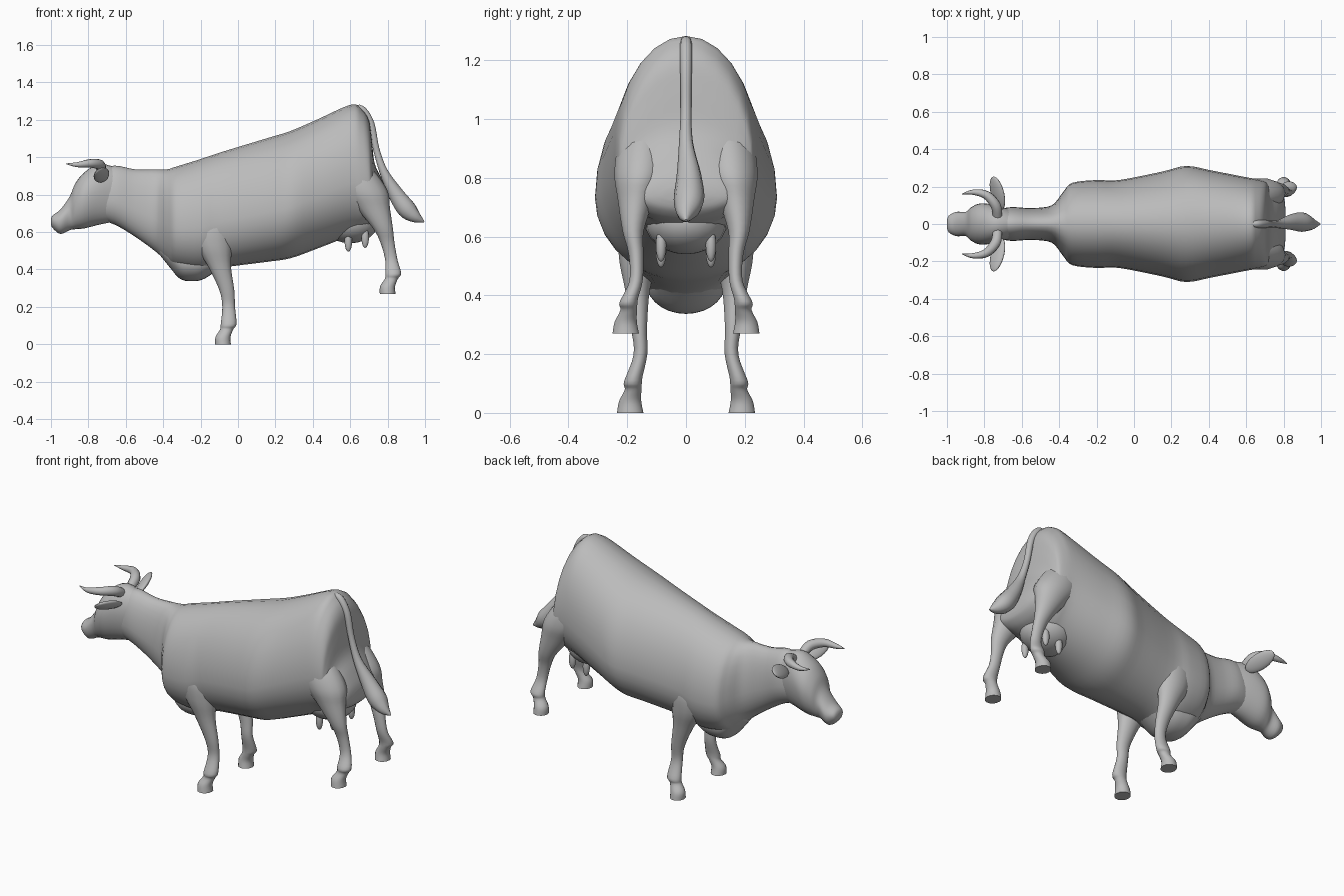
import bpy
import math
from mathutils import Vector

default_cube = bpy.data.objects.get("Cube")
if default_cube:
    bpy.data.objects.remove(default_cube, do_unlink=True)

hide = bpy.data.materials.new("plain grey hide")
hide.use_nodes = True
grey = (0.5, 0.5, 0.5, 1)
hide.diffuse_color = grey
hide.node_tree.nodes["Principled BSDF"].inputs["Base Color"].default_value = grey


def finish(obj, name):
    """Name, colour and smooth the given object."""
    obj.name = name
    obj.data.materials.append(hide)
    bpy.ops.object.select_all(action="DESELECT")
    obj.select_set(True)
    bpy.context.view_layer.objects.active = obj
    bpy.ops.object.mode_set(mode="EDIT")
    bpy.ops.mesh.select_all(action="SELECT")
    bpy.ops.mesh.normals_make_consistent(inside=False)
    bpy.ops.object.mode_set(mode="OBJECT")
    bpy.ops.object.shade_smooth_by_angle(angle=math.radians(50))


def smooth_sections(sections, steps=4):
    """Catmull-Rom interpolation between section tuples."""
    padded = [sections[0], *sections, sections[-1]]
    result = []
    for before, start, end, after in zip(padded, padded[1:], padded[2:], padded[3:]):
        for step in range(steps):
            t = step / steps
            section = []
            for a, b, c, d in zip(before, start, end, after):
                slope_in, slope_out = (c - a) / 2, (d - b) / 2
                ease = t * t * (3 - 2 * t)
                section.append(b + (c - b) * ease + slope_in * t * (1 - t) ** 2
                               - slope_out * t * t * (1 - t))
            result.append(section)
    result.append(sections[-1])
    return result


def circle(count):
    angles = [k * math.tau / count for k in range(count)]
    return [(math.cos(angle), math.sin(angle)) for angle in angles]


def skin(name, rings):
    """Bridge equal rings of points into a closed mesh."""
    count = len(rings[0])
    verts = [point for ring in rings for point in ring]
    faces = [range(count), range(len(verts) - count, len(verts))]
    for start in range(0, len(verts) - count, count):
        for k in range(count):
            here, beside = start + k, start + (k + 1) % count
            faces.append((here, beside, beside + count, here + count))
    mesh = bpy.data.meshes.new(name)
    mesh.from_pydata(verts, [], [tuple(face) for face in faces])
    obj = bpy.data.objects.new(name, mesh)
    bpy.context.collection.objects.link(obj)
    finish(obj, name)


def trunk(name, sections, widest):
    """Egg-shaped upright sections: x, top, bottom, half width."""
    rings = []
    for x, top, bottom, width in smooth_sections(sections):
        middle = bottom + widest * (top - bottom)
        rings.append([(x, width * c, middle + s * (top - middle if s > 0 else middle - bottom))
                      for c, s in circle(28)])
    skin(name, rings)


def leg(name, sections, foot, side):
    """Level oval sections (x, y, z, half length) ending in a shared hoof shape."""
    x, y, z = foot
    hoof = [(x + 0.03, y - 0.01, z + 0.11, 0.042), (x + 0.02, y - 0.01, z + 0.08, 0.035),
            (x, y, z + 0.04, 0.04), (x, y, z, 0.042)]
    rings = []
    for x, y, z, length in smooth_sections(sections + hoof):
        low = max(0, 1 - (z - foot[2]) / 0.12)
        width = length * (0.7 + 0.4 * low)
        rings.append([(x + length * c, side * (y + width * s), z) for c, s in circle(14)])
    skin(name, rings)


def tube(name, sections, side=1):
    """Round sections square to a path: x, y, z, radius."""
    path = smooth_sections(sections)
    points = [Vector((x, side * y, z)) for x, y, z, radius in path]
    rings = []
    for i, point in enumerate(points):
        along = points[min(i + 1, len(points) - 1)] - points[max(i - 1, 0)]
        across = along.cross((0.3, 0, 1)).normalized()
        out = across.cross(along.normalized())
        rings.append([point + path[i][-1] * (across * c + out * s) for c, s in circle(10)])
    skin(name, rings)


def ball(name, centre, radii, tilt=(0, 0, 0)):
    """Stretched sphere for the simple rounded parts."""
    bpy.ops.mesh.primitive_uv_sphere_add(segments=20, ring_count=12, location=centre,
                                         rotation=tilt)
    obj = bpy.context.object
    obj.scale = radii
    finish(obj, name)


# Torso and neck in one run
trunk("torso", [
    (-0.76, 0.93, 0.67, 0.07), (-0.66, 0.955, 0.64, 0.09), (-0.55, 0.935, 0.575, 0.085),
    (-0.44, 0.935, 0.495, 0.1), (-0.38, 0.935, 0.44, 0.17), (-0.33, 0.95, 0.4, 0.22),
    (-0.2, 0.99, 0.38, 0.235), (-0.08, 1.03, 0.41, 0.235), (0.15, 1.1, 0.44, 0.28),
    (0.28, 1.14, 0.46, 0.31), (0.42, 1.2, 0.51, 0.285), (0.6, 1.28, 0.58, 0.25),
    (0.66, 1.26, 0.6, 0.24), (0.7, 1.2, 0.62, 0.23), (0.715, 1.1, 0.63, 0.22),
    (0.73, 0.97, 0.64, 0.21), (0.77, 0.88, 0.66, 0.19), (0.8, 0.81, 0.69, 0.15),
    (0.81, 0.77, 0.72, 0.08)], 0.4)

# Head, tapering to a rounded muzzle
trunk("head", [
    (-1, 0.67, 0.64, 0.02), (-0.99, 0.69, 0.62, 0.045), (-0.95, 0.72, 0.59, 0.065),
    (-0.9, 0.79, 0.61, 0.065), (-0.87, 0.86, 0.615, 0.09), (-0.82, 0.92, 0.62, 0.11),
    (-0.74, 0.965, 0.64, 0.1), (-0.64, 0.94, 0.66, 0.07)], 0.55)

# Brisket between the front legs, and udder between the hind ones
trunk("brisket", [
    (-0.42, 0.57, 0.48, 0.06), (-0.36, 0.6, 0.405, 0.11), (-0.31, 0.6, 0.35, 0.13),
    (-0.25, 0.6, 0.337, 0.135), (-0.18, 0.6, 0.35, 0.13), (-0.08, 0.57, 0.42, 0.1)], 0.4)
ball("udder", (0.6, 0, 0.65), (0.15, 0.14, 0.11))

# Paired parts
for side, label in ((1, "left"), (-1, "right")):
    leg(label + "_front_leg", [
        (-0.15, 0.11, 0.8, 0.06), (-0.14, 0.145, 0.65, 0.115), (-0.13, 0.16, 0.53, 0.1),
        (-0.1, 0.165, 0.42, 0.062), (-0.06, 0.16, 0.29, 0.04), (-0.05, 0.155, 0.2, 0.034)],
        (-0.08, 0.19, 0), side)
    leg(label + "_hind_leg", [
        (0.55, 0.12, 1.05, 0.05), (0.61, 0.145, 0.93, 0.115), (0.67, 0.155, 0.82, 0.13),
        (0.72, 0.17, 0.73, 0.092), (0.775, 0.18, 0.62, 0.053), (0.8, 0.17, 0.54, 0.037),
        (0.82, 0.17, 0.45, 0.033)], (0.8, 0.205, 0.27), side)
    tube(label + "_horn", [
        (-0.73, 0.04, 0.93, 0.026), (-0.74, 0.1, 0.96, 0.028), (-0.79, 0.155, 0.967, 0.023),
        (-0.86, 0.17, 0.96, 0.014), (-0.92, 0.16, 0.965, 0.002)], side)
    ball(label + "_ear", (-0.73, side * 0.165, 0.905), (0.045, 0.095, 0.018),
         (side * 0.35, -0.7, 0))
    for place, x, z in (("front", 0.59, 0.55), ("rear", 0.68, 0.57)):
        ball(label + "_" + place + "_teat", (x, side * 0.085, z), (0.02, 0.018, 0.055))

# Tail with its tuft
tube("tail", [
    (0.61, 0, 1.26, 0.012), (0.66, 0, 1.258, 0.02), (0.71, 0, 1.18, 0.02),
    (0.74, 0, 1.04, 0.018), (0.78, 0, 0.92, 0.024), (0.84, 0.01, 0.81, 0.042),
    (0.9, 0.01, 0.725, 0.052), (0.95, 0, 0.68, 0.033), (0.995, 0, 0.655, 0.004)])
